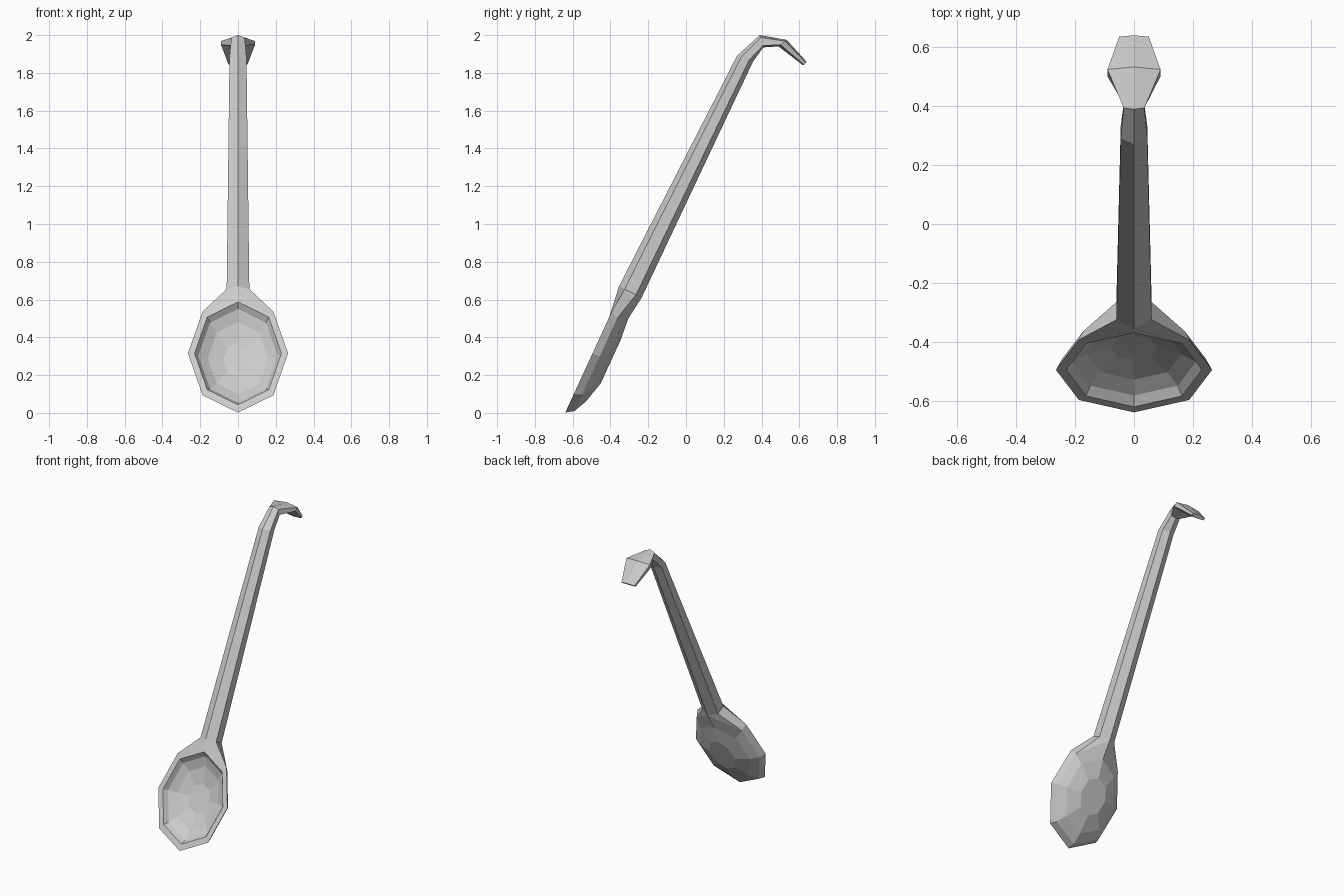
import bpy, bmesh
from math import sin, cos, pi
from mathutils import Vector

if "Cube" in bpy.data.objects:
    bpy.data.objects.remove(bpy.data.objects["Cube"])

bm = bmesh.new()

# Bowl frame: rim plane leans back, depth runs along its rear normal
CENTRE = Vector((0, -0.495, 0.315))
ALONG = Vector((0, 0.418, 0.908))
DEPTH = Vector((0, 0.908, -0.418))


def bowl_ring(half_w, half_l, depth):
    """Eight-sided oval; index 2 is the top, towards the handle."""
    return [bm.verts.new(CENTRE + Vector((half_w * cos(i * pi / 4), 0, 0))
                         + ALONG * half_l * sin(i * pi / 4) + DEPTH * depth)
            for i in range(8)]


def handle_ring(front, back, w, t1, t2):
    """Six-sided section: front ridge, two side edges each side, back ridge."""
    f, b = Vector((0, *front)), Vector((0, *back))
    layout = [(0, 0), (w, t1), (w, t2), (0, 1), (-w, t2), (-w, t1)]
    return [bm.verts.new(f.lerp(b, t) + Vector((x, 0, 0))) for x, t in layout]


def bridge(a, b, skip=()):
    n = len(a)
    for i in range(n):
        if i not in skip:
            j = (i + 1) % n
            bm.faces.new((a[i], a[j], b[j], b[i]))


# Handle with hooked, flattened tip
stations = [
    ((-0.355, 0.67), (-0.235, 0.61), 0.06, 0.25, 0.75),
    ((0.27, 1.89), (0.355, 1.86), 0.045, 0.25, 0.75),
    ((0.39, 2.0), (0.41, 1.935), 0.035, 0.2, 0.85),
    ((0.533, 1.975), (0.49, 1.94), 0.09, 0.2, 0.75),
    ((0.64, 1.857), (0.62, 1.84), 0.05, 0.2, 0.8),
]
handle = [handle_ring(*s) for s in stations]
for a, b in zip(handle, handle[1:]):
    bridge(a, b)
bm.faces.new(handle[-1])

# Bowl shells
outer = [bowl_ring(*r) for r in [(0.265, 0.345, 0), (0.244, 0.317, 0.041),
                                 (0.19, 0.246, 0.075), (0.098, 0.125, 0.106)]]
inner = [bowl_ring(*r) for r in [(0.23, 0.30, 0), (0.21, 0.273, 0.03),
                                 (0.16, 0.21, 0.06), (0.08, 0.098, 0.083)]]
outer[2][2].co += DEPTH * 0.02

# The neck section replaces the top points of the two outermost rings
neck = handle[0]
for ring, v in ((outer[0], neck[0]), (outer[1], neck[3])):
    bm.verts.remove(ring[2])
    ring[2] = v
bridge(outer[0], inner[0], skip=(1, 2))
bridge(outer[0], outer[1], skip=(1, 2))
for k, front, back in ((1, neck[1], neck[2]), (3, neck[5], neck[4])):
    bm.faces.new((inner[0][2], neck[0], front, outer[0][k], inner[0][k]))
    bm.faces.new((outer[0][k], front, back, outer[1][k]))
    bm.faces.new((outer[1][k], back, neck[3]))
bridge(outer[1], outer[2])
bridge(outer[2], outer[3])
bm.faces.new(outer[3])
for a, b in zip(inner, inner[1:]):
    bridge(a, b)
bm.faces.new(inner[3])

bmesh.ops.recalc_face_normals(bm, faces=bm.faces[:])
mesh = bpy.data.meshes.new("spoon")
bm.to_mesh(mesh)
bm.free()
bpy.context.collection.objects.link(bpy.data.objects.new("spoon", mesh))
